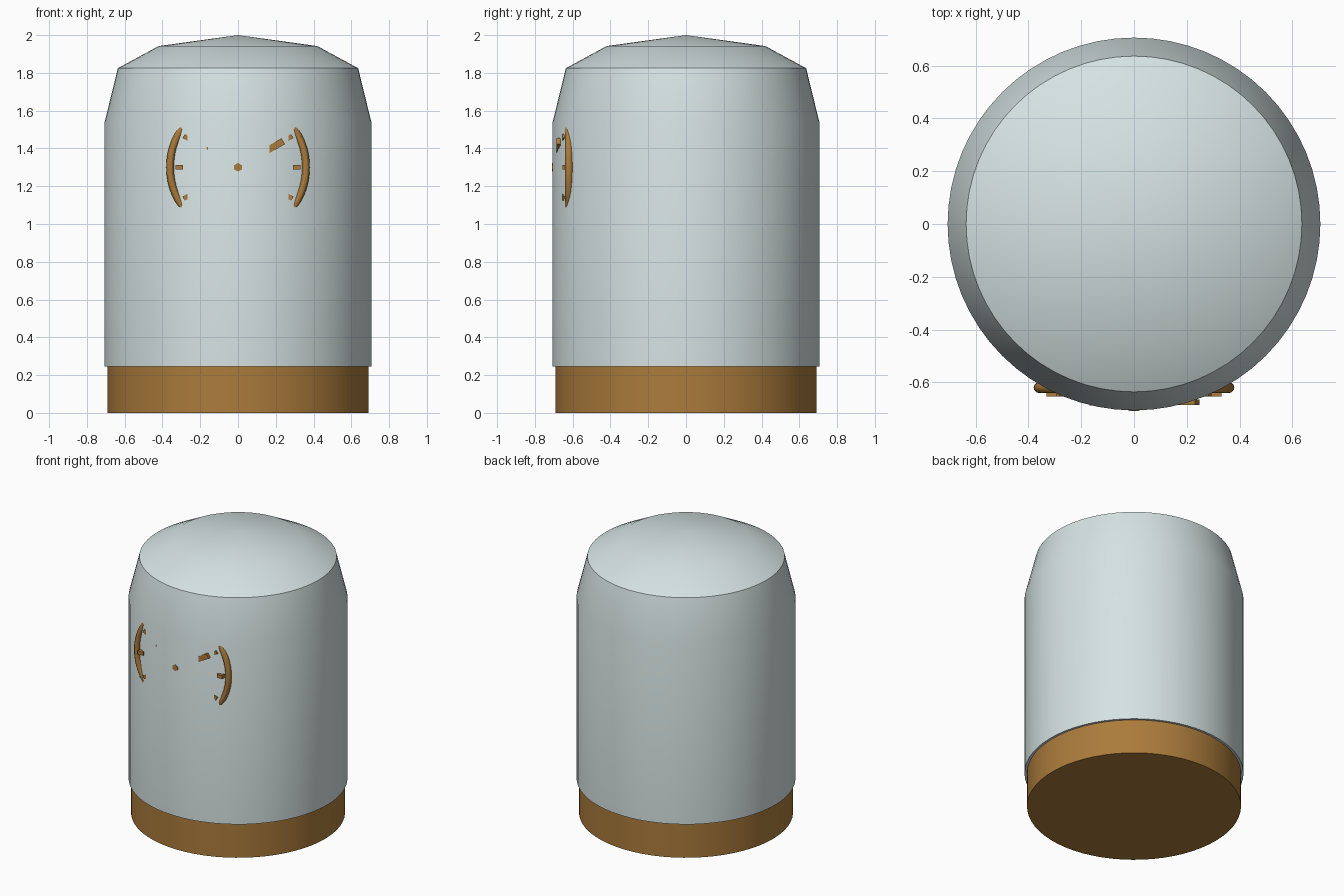
import bpy, bmesh, math
from mathutils import Matrix, Vector

if "Cube" in bpy.data.objects:
    bpy.data.objects.remove(bpy.data.objects["Cube"])


def material(name, rgb):
    m = bpy.data.materials.new(name)
    m.diffuse_color = (*rgb, 1)
    m.use_nodes = True
    m.node_tree.nodes["Principled BSDF"].inputs["Base Color"].default_value = m.diffuse_color
    return m


GLASS = material("pale_glass", (0.67, 0.76, 0.76))
BRASS = material("brass", (0.41, 0.20, 0.045))
DIAL_Z = 1.30


def finish(bm, name, mat):
    bmesh.ops.recalc_face_normals(bm, faces=bm.faces)
    mesh = bpy.data.meshes.new(name)
    bm.to_mesh(mesh)
    bm.free()
    mesh.materials.append(mat)
    ob = bpy.data.objects.new(name, mesh)
    bpy.context.collection.objects.link(ob)
    bpy.ops.object.select_all(action='DESELECT')
    ob.select_set(True)
    bpy.context.view_layer.objects.active = ob
    bpy.ops.object.shade_smooth_by_angle(angle=math.radians(30))
    return ob


def lathe(name, profile, mat, steps=64):
    """Spin an (r, z) profile that starts and ends on the axis."""
    bm = bmesh.new()
    vs = [bm.verts.new((r, 0, z)) for r, z in profile]
    edges = [bm.edges.new(p) for p in zip(vs, vs[1:])]
    bmesh.ops.spin(bm, geom=vs + edges, axis=(0, 0, 1), cent=(0, 0, 0),
                   angle=2 * math.pi, steps=steps)
    bmesh.ops.remove_doubles(bm, verts=bm.verts, dist=1e-4)
    return finish(bm, name, mat)


def radial_bar(bm, angle, r0, r1, width, y0, y1, point=0.0):
    """Bar lying on the dial between two radii, with an optional pointed tip."""
    w = width / 2
    outline = [(r0, -w), (r1 - point, -w)]
    if point:
        outline += [(r1, -w * 0.35), (r1, w * 0.35)]
    outline += [(r1 - point, w), (r0, w)]
    c, s = math.cos(angle), math.sin(angle)

    def ring(y):
        return [bm.verts.new((a * c - b * s, y, DIAL_Z + a * s + b * c))
                for a, b in outline]
    front, back = ring(y0), ring(y1)
    bm.faces.new(front)
    bm.faces.new(back[::-1])
    n = len(outline)
    for i in range(n):
        j = (i + 1) % n
        bm.faces.new((front[i], front[j], back[j], back[i]))


# Base and domed cover
lathe("base", [(0, 0), (0.69, 0), (0.69, 0.25), (0, 0.25)], BRASS)
lathe("dome", [(0, 0.245), (0.706, 0.245), (0.706, 1.54), (0.636, 1.825),
               (0.42, 1.942), (0, 2.0)], GLASS)

# Dial ring: round section swept about the front-back axis
bm = bmesh.new()
section = [bm.verts.new((0.36 + 0.02 * math.cos(t), -0.62 + 0.02 * math.sin(t), DIAL_Z))
           for t in (i * math.tau / 12 for i in range(12))]
edges = [bm.edges.new((section[i - 1], section[i])) for i in range(12)]
bmesh.ops.spin(bm, geom=section + edges, axis=(0, 1, 0), cent=(0, 0, DIAL_Z),
               angle=math.tau, steps=64)
bmesh.ops.remove_doubles(bm, verts=bm.verts, dist=1e-4)
finish(bm, "dial_ring", BRASS)

# Twelve hour marks
bm = bmesh.new()
for i in range(12):
    radial_bar(bm, i * math.tau / 12, 0.29, 0.332, 0.025, -0.653, -0.62)
finish(bm, "hour_marks", BRASS)

# Hands
bm = bmesh.new()
radial_bar(bm, math.radians(30), 0, 0.277, 0.036, -0.685, -0.665)
finish(bm, "minute_hand", BRASS)
bm = bmesh.new()
radial_bar(bm, math.radians(147.5), 0, 0.197, 0.022, -0.687, -0.665, 0.02)
finish(bm, "hour_hand", BRASS)

# Centre pin
bm = bmesh.new()
bmesh.ops.create_cone(bm, cap_ends=True, segments=6, radius1=0.023, radius2=0.023,
                      depth=0.04,
                      matrix=Matrix.Translation(Vector((0, -0.689, DIAL_Z)))
                      @ Matrix.Rotation(math.pi / 2, 4, 'X'))
finish(bm, "centre_pin", BRASS)
